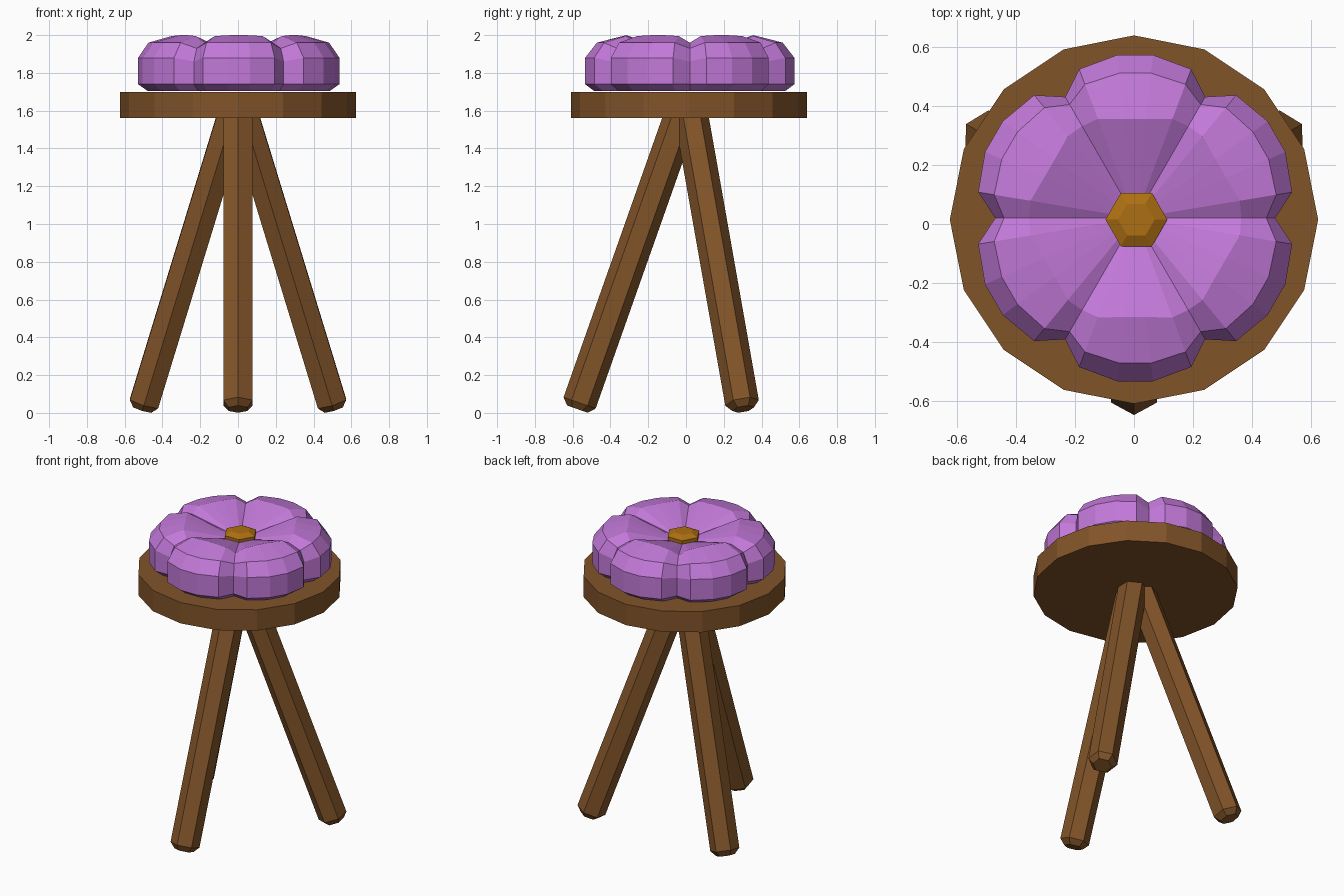
import bpy, bmesh
from math import radians, cos, sin, tau
from mathutils import Vector, Matrix

if "Cube" in bpy.data.objects:
    bpy.data.objects.remove(bpy.data.objects["Cube"])


def material(name, rgb):
    m = bpy.data.materials.new(name)
    m.diffuse_color = (*rgb, 1)
    m.use_nodes = True
    m.node_tree.nodes["Principled BSDF"].inputs["Base Color"].default_value = m.diffuse_color
    return m


WOOD = material("wood", (0.22, 0.088, 0.022))
PETAL = material("petal", (0.54, 0.19, 0.69))
GOLD = material("gold", (0.42, 0.16, 0.006))


def loft(name, rings, mat, matrix=Matrix()):
    """Skin a list of equal-length point rings (bottom to top) and cap both ends."""
    bm = bmesh.new()
    rows = [[bm.verts.new(matrix @ Vector(p)) for p in ring] for ring in rings]
    n = len(rows[0])
    for a, b in zip(rows, rows[1:]):
        for i in range(n):
            j = (i + 1) % n
            bm.faces.new((a[i], a[j], b[j], b[i]))
    bm.faces.new(rows[0][::-1])
    bm.faces.new(rows[-1])
    bmesh.ops.recalc_face_normals(bm, faces=bm.faces)
    mesh = bpy.data.meshes.new(name)
    bm.to_mesh(mesh)
    bm.free()
    mesh.materials.append(mat)
    ob = bpy.data.objects.new(name, mesh)
    bpy.context.collection.objects.link(ob)
    return ob


def ring(n, r, z):
    return [(r * cos(tau * i / n), r * sin(tau * i / n), z) for i in range(n)]


# Seat board: 16-sided disc
loft("seat_board", [ring(16, 0.625, 1.56), ring(16, 0.625, 1.70)], WOOD,
     Matrix.Translation((0, 0.015, 0)))

# Legs: hexagonal posts with chamfered feet, splayed from the seat centre
foot, top = Vector((0.585, 0, 0.02)), Vector((0.02, 0, 1.62))
axis = top - foot
tilt = axis.to_track_quat('Z', 'Y').to_matrix().to_4x4()
# flats face outward, so turn the hexagon by 30 degrees
for name, angle in (("front_leg", -90), ("right_leg", 30), ("left_leg", 150)):
    place = (Matrix.Translation((0, 0.01, 0)) @ Matrix.Rotation(radians(angle), 4, 'Z')
             @ Matrix.Translation(foot) @ tilt @ Matrix.Rotation(radians(30), 4, 'Z'))
    loft(name, [ring(6, 0.058, 0), ring(6, 0.09, 0.035), ring(6, 0.09, axis.length)],
         WOOD, place)

# Cushion: six petals; each row gives (radius, z) for groove, shoulder and middle columns
rows = [
    ((0.43, 1.705), (0.49, 1.705), (0.51, 1.705)),
    ((0.475, 1.74), (0.54, 1.74), (0.557, 1.74)),
    ((0.475, 1.86), (0.54, 1.88), (0.557, 1.88)),
    ((0.445, 1.93), (0.485, 1.96), (0.495, 1.96)),
    ((0.36, 1.96), (0.36, 1.995), (0.338, 2.0)),
    ((0.09, 1.91), (0.083, 1.91), (0.08, 1.91)),
]
columns = ((-30, 0), (-20.6, 1), (-6.2, 2), (6.2, 2), (20.6, 1))
rings = []
for row in rows:
    pts = []
    for petal in range(6):
        for offset, kind in columns:
            a = radians(30 + 60 * petal + offset)
            r, z = row[kind]
            pts.append((r * cos(a), r * sin(a), z))
    rings.append(pts)
loft("petal_cushion", rings, PETAL, Matrix.Translation((0.004, 0.02, 0)))

# Centre button: chamfered hexagon
loft("centre_button", [ring(6, 0.105, 1.89), ring(6, 0.105, 1.935), ring(6, 0.062, 1.955)],
     GOLD, Matrix.Translation((0.008, 0.015, 0)))
